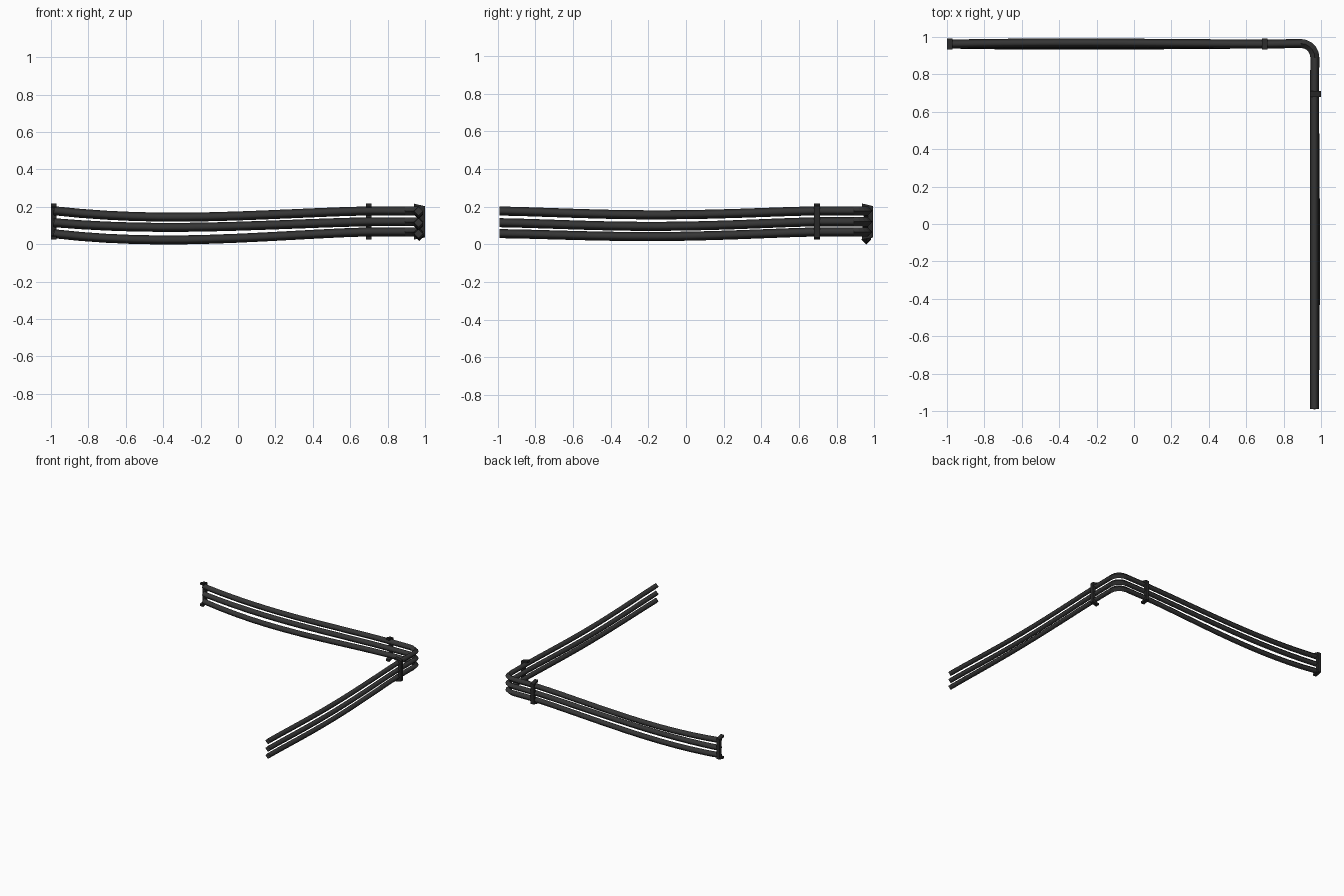
import bpy, bmesh, math
from mathutils import Vector

if "Cube" in bpy.data.objects:
    bpy.data.objects.remove(bpy.data.objects["Cube"])


def material(name, v):
    m = bpy.data.materials.new(name)
    m.diffuse_color = (v, v, v, 1)
    m.use_nodes = True
    m.node_tree.nodes["Principled BSDF"].inputs["Base Color"].default_value = m.diffuse_color
    return m


RUBBER = material("charcoal rubber", 0.036)
CLIP = material("dark clip plastic", 0.022)


def make(name, bm, mat, smooth):
    bmesh.ops.recalc_face_normals(bm, faces=bm.faces)
    me = bpy.data.meshes.new(name)
    bm.to_mesh(me)
    bm.free()
    me.materials.append(mat)
    for p in me.polygons:
        p.use_smooth = smooth and len(p.vertices) == 4 and p.area > 0.0012
    ob = bpy.data.objects.new(name, me)
    bpy.context.collection.objects.link(ob)


def sag(t, skew):
    return math.sin(math.pi * t ** skew) ** 1.3


def cable_path(z_left, z_right, z_end, dip_a, dip_b, sway_a, sway_b):
    pts = []
    # back run, sagging between the end clip and the corner clip
    for i in range(13):
        t = i / 12
        s = sag(t, 0.72)
        pts.append(Vector((-0.985 + 1.685 * t, 0.962 + sway_a * s,
                           z_left + (z_right - z_left) * t - dip_a * s)))
    # rounded corner
    for i in range(6):
        a = math.radians(90 - 18 * i)
        pts.append(Vector((0.892 + 0.075 * math.cos(a), 0.89 + 0.075 * math.sin(a), z_right)))
    # side run, sagging between the corner clip and the open end
    for i in range(13):
        t = i / 12
        s = sag(t, 1.0)
        pts.append(Vector((0.965 + sway_b * s, 0.695 - 1.685 * t,
                           z_right + (z_end - z_right) * t - dip_b * s)))
    return pts


def cable(name, pts, r=0.024):
    # four-sided tube with its edges up, down and sideways
    bm = bmesh.new()
    rings = []
    for i, p in enumerate(pts):
        d = (pts[min(i + 1, len(pts) - 1)] - pts[max(i - 1, 0)]).normalized()
        side = d.cross(Vector((0, 0, 1))).normalized()
        up = side.cross(d)
        rings.append([bm.verts.new(p + o * r) for o in (side, up, -side, -up)])
    for a, b in zip(rings, rings[1:]):
        for k in range(4):
            bm.faces.new((a[k], a[(k + 1) % 4], b[(k + 1) % 4], b[k]))
    bm.faces.new(rings[0])
    bm.faces.new(rings[-1])
    make(name, bm, RUBBER, True)


cable("upper_cable", cable_path(0.179, 0.178, 0.177, 0.034, 0.021, 0.006, 0.0))
cable("middle_cable", cable_path(0.115, 0.120, 0.115, 0.027, 0.022, -0.002, 0.0))
cable("lower_cable", cable_path(0.056, 0.066, 0.057, 0.037, 0.020, -0.006, 0.005))

# clip cross-section: outer plate with lips over and under the cables (depth, z)
PROFILE = [(0, 0.203), (-0.058, 0.217), (-0.058, 0.200), (-0.025, 0.196),
           (-0.025, 0.046), (-0.058, 0.042), (-0.058, 0.025), (0, 0.036)]


def clip(name, place):
    bm = bmesh.new()
    ends = [[bm.verts.new(place(s * 0.015, d, z)) for d, z in PROFILE] for s in (-1, 1)]
    n = len(PROFILE)
    for k in range(n):
        bm.faces.new((ends[0][k], ends[0][(k + 1) % n], ends[1][(k + 1) % n], ends[1][k]))
    for e in ends:
        bm.faces.new(e)
    make(name, bm, CLIP, False)


clip("end_clip", lambda w, d, z: (-0.985 + w, 0.992 + d, z))
clip("back_corner_clip", lambda w, d, z: (0.70 + w, 0.992 + d, z))
clip("side_corner_clip", lambda w, d, z: (0.999 + d, 0.695 + w, z))
